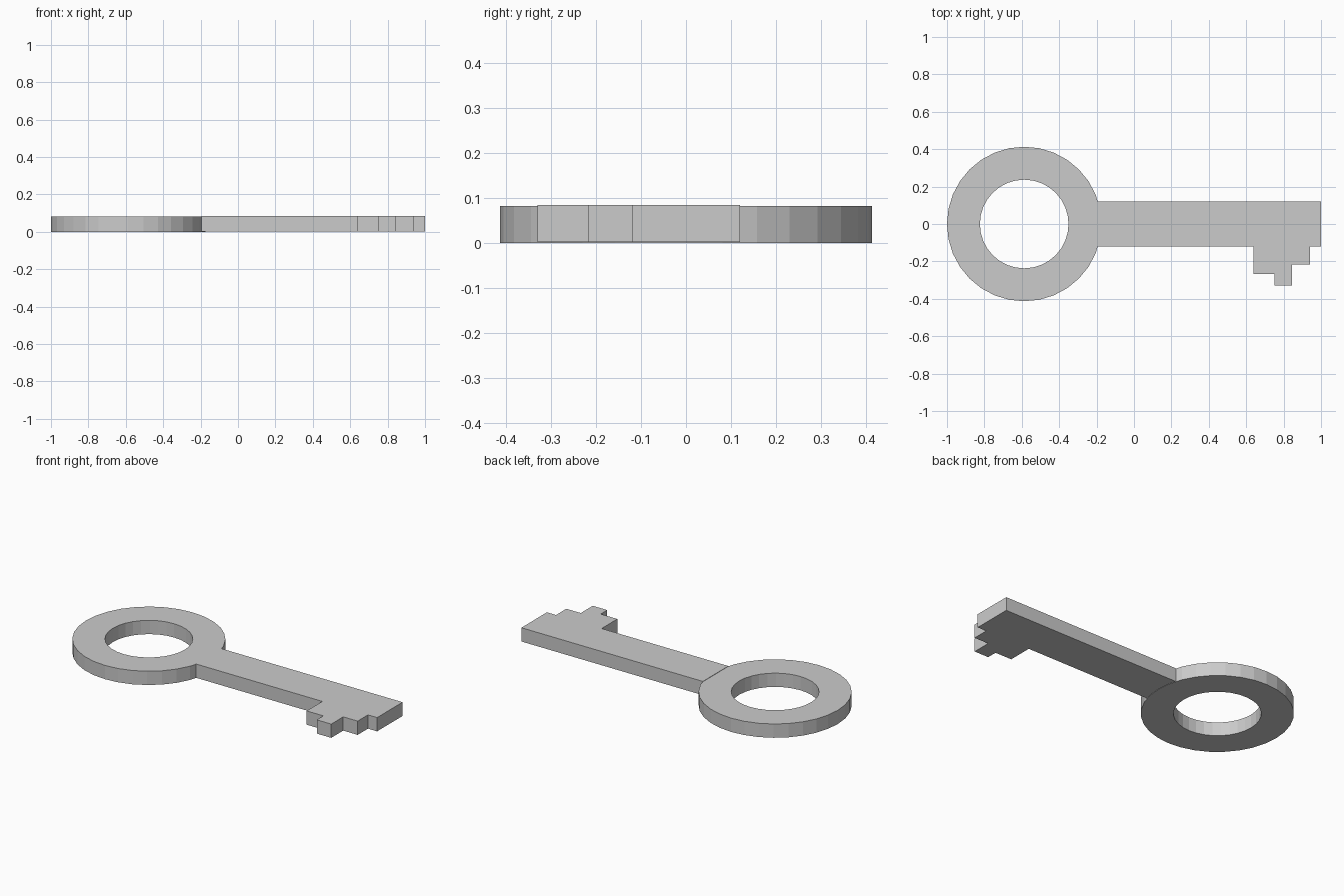
import bpy, bmesh
from math import cos, sin, tau

if "Cube" in bpy.data.objects:
    bpy.data.objects.remove(bpy.data.objects["Cube"])

THICK = 0.082


def finish(name, bm):
    bmesh.ops.recalc_face_normals(bm, faces=bm.faces)
    mesh = bpy.data.meshes.new(name)
    bm.to_mesh(mesh)
    bm.free()
    obj = bpy.data.objects.new(name, mesh)
    bpy.context.collection.objects.link(obj)
    return obj


# Bow: a flat 32-sided ring with square edges
def ring(name, cx, r_out, r_in, z0, z1, sides=32):
    bm = bmesh.new()
    section = [(r_out, z0), (r_out, z1), (r_in, z1), (r_in, z0)]
    loops = [[bm.verts.new((cx + r * cos(tau * i / sides), r * sin(tau * i / sides), z))
              for r, z in section] for i in range(sides)]
    for i in range(sides):
        a, b = loops[i], loops[(i + 1) % sides]
        for j in range(4):
            k = (j + 1) % 4
            bm.faces.new((a[j], b[j], b[k], a[k]))
    return finish(name, bm)


# Shaft and bit: one outline extruded upward
def plate(name, outline, z0, z1):
    bm = bmesh.new()
    face = bm.faces.new([bm.verts.new((x, y, z0)) for x, y in outline])
    top = bmesh.ops.extrude_face_region(bm, geom=[face], use_keep_orig=True)["geom"]
    verts = [g for g in top if isinstance(g, bmesh.types.BMVert)]
    bmesh.ops.translate(bm, verts=verts, vec=(0, 0, z1 - z0))
    return finish(name, bm)


ring("key_bow", -0.587, 0.413, 0.237, 0.0, THICK)

# The shaft sits a hair higher than the bow
plate("key_shaft_and_bit", [
    (-0.195, 0.12), (-0.195, -0.12), (0.64, -0.12), (0.64, -0.268),
    (0.75, -0.268), (0.75, -0.33), (0.845, -0.33), (0.845, -0.217),
    (0.94, -0.217), (0.94, -0.12), (1.0, -0.12), (1.0, 0.12),
], 0.002, THICK + 0.002)
